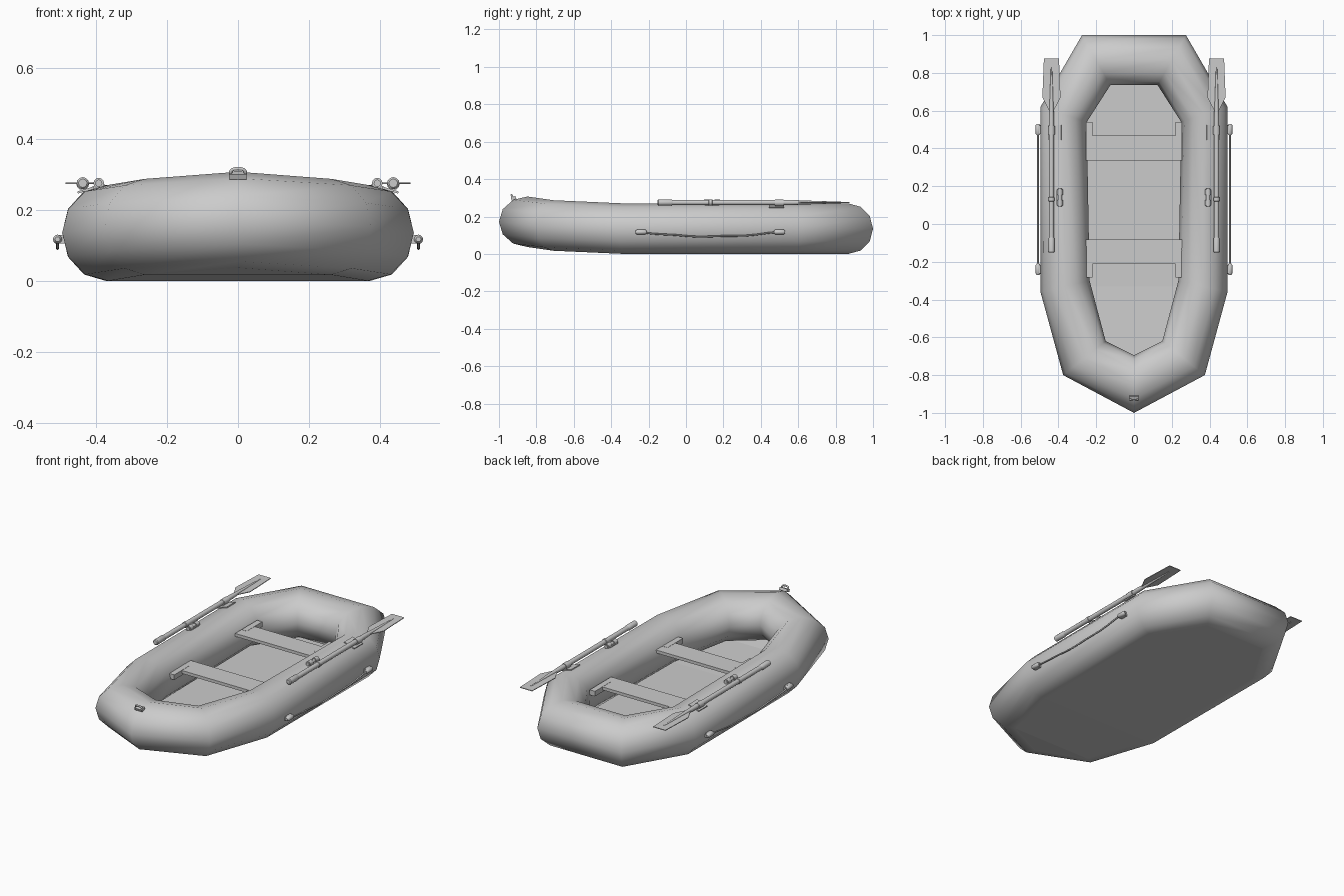
import bpy, bmesh, math
from mathutils import Vector, Matrix

if "Cube" in bpy.data.objects:
    bpy.data.objects.remove(bpy.data.objects["Cube"])


def finish(name, bm, smooth=None):
    bmesh.ops.recalc_face_normals(bm, faces=bm.faces[:])
    me = bpy.data.meshes.new(name)
    bm.to_mesh(me)
    bm.free()
    ob = bpy.data.objects.new(name, me)
    bpy.context.collection.objects.link(ob)
    if smooth:
        bpy.ops.object.select_all(action='DESELECT')
        ob.select_set(True)
        bpy.context.view_layer.objects.active = ob
        bpy.ops.object.shade_smooth_by_angle(angle=math.radians(smooth))
    return ob


def box(name, centre, size, tilt_x=0, tilt_y=0):
    bm = bmesh.new()
    m = (Matrix.Translation(centre) @ Matrix.Rotation(tilt_y, 4, 'Y')
         @ Matrix.Rotation(tilt_x, 4, 'X') @ Matrix.Diagonal((*size, 1)))
    bmesh.ops.create_cube(bm, size=1, matrix=m)
    return finish(name, bm)


def lathe(name, x, z, profile, sides=12):
    # turned part along y, profile is (y, radius)
    bm = bmesh.new()
    rings = [[bm.verts.new((x + r * math.cos(2 * math.pi * k / sides), y,
                            z + r * math.sin(2 * math.pi * k / sides)))
              for k in range(sides)] for y, r in profile]
    for a, b in zip(rings, rings[1:]):
        for k in range(sides):
            j = (k + 1) % sides
            bm.faces.new((a[k], a[j], b[j], b[k]))
    bm.faces.new(rings[0])
    bm.faces.new(rings[-1])
    return finish(name, bm, 40)


def tube(name, pts, r, cyclic=False, sides=8):
    # round cord through a few points
    bm = bmesh.new()
    pts = [Vector(p) for p in pts]
    n, rings = len(pts), []
    for i, p in enumerate(pts):
        if cyclic:
            d = pts[(i + 1) % n] - pts[i - 1]
        else:
            d = pts[min(i + 1, n - 1)] - pts[max(i - 1, 0)]
        d.normalize()
        ref = Vector((1, 0, 0)) if not cyclic else Vector((0, 1, 0.4))
        u = (ref - d * ref.dot(d)).normalized()
        v = d.cross(u)
        rings.append([bm.verts.new(p + r * (u * math.cos(t) + v * math.sin(t)))
                      for t in [2 * math.pi * k / sides for k in range(sides)]])
    for i in range(n if cyclic else n - 1):
        a, b = rings[i], rings[(i + 1) % n]
        for k in range(sides):
            j = (k + 1) % sides
            bm.faces.new((a[k], a[j], b[j], b[k]))
    if not cyclic:
        bm.faces.new(rings[0])
        bm.faces.new(rings[-1])
    return finish(name, bm, 50)


# Stations along the right half: outer x, y, inner x, y, lift
half = [(0, -1, 0, -0.695, 0.037),
        (0.375, -0.80, 0.15, -0.62, 0.017),
        (0.495, -0.36, 0.235, -0.30, 0),
        (0.495, 0.62, 0.25, 0.54, 0),
        (0.275, 1.0, 0.125, 0.735, 0)]
loop = half + [(-a, b, -c, d, e) for a, b, c, d, e in reversed(half[1:])]

# Inflated hull tube, twelve sided
bm = bmesh.new()
rings = []
for ox, oy, ix, iy, lift in loop:
    c, h = Vector(((ox + ix) / 2, (oy + iy) / 2)), Vector(((ox - ix) / 2, (oy - iy) / 2))
    rings.append([bm.verts.new((c.x + h.x * math.cos(t), c.y + h.y * math.cos(t),
                                0.135 + lift + 0.135 * math.sin(t)))
                  for t in [k * math.pi / 6 for k in range(12)]])
for i, a in enumerate(rings):
    b = rings[(i + 1) % len(rings)]
    for k in range(12):
        j = (k + 1) % 12
        bm.faces.new((a[k], a[j], b[j], b[k]))
finish("hull_tube", bm, 75)

# Floor sheet joining the bottom of the tube
bm = bmesh.new()
rows = []
for ox, oy, ix, iy, lift in half:
    x, y = (ox + ix) / 2, (oy + iy) / 2
    rows.append([bm.verts.new((s * x, y, lift)) for s in ((-1, 1) if x else (1,))])
bm.faces.new((rows[0][0], rows[1][1], rows[1][0]))
for a, b in zip(rows[1:], rows[2:]):
    bm.faces.new((a[0], a[1], b[1], b[0]))
top = bmesh.ops.extrude_face_region(bm, geom=bm.faces[:])
bmesh.ops.translate(bm, verts=[v for v in top['geom'] if isinstance(v, bmesh.types.BMVert)],
                    vec=(0, 0, 0.008))
finish("floor", bm)

# Seats with end brackets
for label, y, d in (("front", -0.147, -1), ("rear", 0.403, 1)):
    box(label + "_seat", (0, y, 0.183), (0.51, 0.132, 0.018))
    for side, s in (("left", -1), ("right", 1)):
        box(f"{label}_{side}_seat_bracket", (s * 0.236, y + d * 0.065, 0.178),
            (0.034, 0.145, 0.03))

for side, s in (("left", -1), ("right", 1)):
    # Oar: grip, shaft and flat blade
    x, z = s * 0.437, 0.275
    lathe(side + "_oar_grip", x, z, [(-0.152, 0.012), (-0.147, 0.017), (-0.08, 0.017), (-0.07, 0.013)])
    lathe(side + "_oar_shaft", x, z, [(-0.075, 0.014), (0.12, 0.014), (0.122, 0.017), (0.14, 0.017),
                                      (0.142, 0.014), (0.56, 0.014), (0.62, 0.011), (0.83, 0.004)])
    outline = [(0.012, 0.60), (0.048, 0.67), (0.04, 0.875)]
    bm = bmesh.new()
    pts = outline + [(-a, b) for a, b in reversed(outline)]
    f = bm.faces.new([bm.verts.new((x + a, b, z - 0.002)) for a, b in pts])
    ext = bmesh.ops.extrude_face_region(bm, geom=[f])
    bmesh.ops.translate(bm, verts=[v for v in ext['geom'] if isinstance(v, bmesh.types.BMVert)],
                        vec=(0, 0, 0.004))
    finish(side + "_oar_blade", bm)

    # Oar clip strapped on the tube
    box(side + "_oar_clip_pad", (s * 0.418, 0.485, 0.259), (0.07, 0.08, 0.006), tilt_y=s * 0.3)
    lathe(side + "_oar_clip", x, z - 0.002, [(0.475, 0.018), (0.52, 0.018)])

    # Oarlock: pad, two collars and a pin
    x = s * 0.392
    box(side + "_oarlock_pad", (x, 0.14, 0.266), (0.034, 0.075, 0.008), tilt_y=s * 0.2)
    lathe(side + "_oarlock_pin", x, 0.275, [(0.092, 0.01), (0.188, 0.01)])
    for n, y in enumerate((0.112, 0.168)):
        lathe(f"{side}_oarlock_collar_{n + 1}", x, 0.275, [(y - 0.015, 0.015), (y + 0.015, 0.015)])

    # Sagging grab rope and its end fittings
    x = s * 0.508
    tube(side + "_grab_rope",
         [(x, 0.13 + 0.37 * t, 0.093 + 0.024 * t * t + 0.002 * math.sin(9 * t))
          for t in [k / 6 - 1 for k in range(13)]], 0.0045)
    for label, y in (("front", -0.24), ("rear", 0.50)):
        lathe(f"{side}_{label}_rope_fitting", x, 0.117,
              [(y - 0.03, 0.007), (y - 0.022, 0.013), (y + 0.022, 0.013), (y + 0.03, 0.007)])
        box(f"{side}_{label}_rope_mount", (s * 0.496, y, 0.117), (0.016, 0.045, 0.024))

# Bow ring on a small pad
box("bow_ring_pad", (0, -0.922, 0.297), (0.05, 0.026, 0.016), tilt_x=0.4)
tube("bow_ring", [(0.021 * math.copysign(abs(math.cos(t)) ** 0.7, math.cos(t)),
                   -0.928 - 0.005 * math.sin(t), 0.304 + 0.012 * math.sin(t))
                  for t in [k * math.pi / 8 for k in range(16)]], 0.005, cyclic=True)
